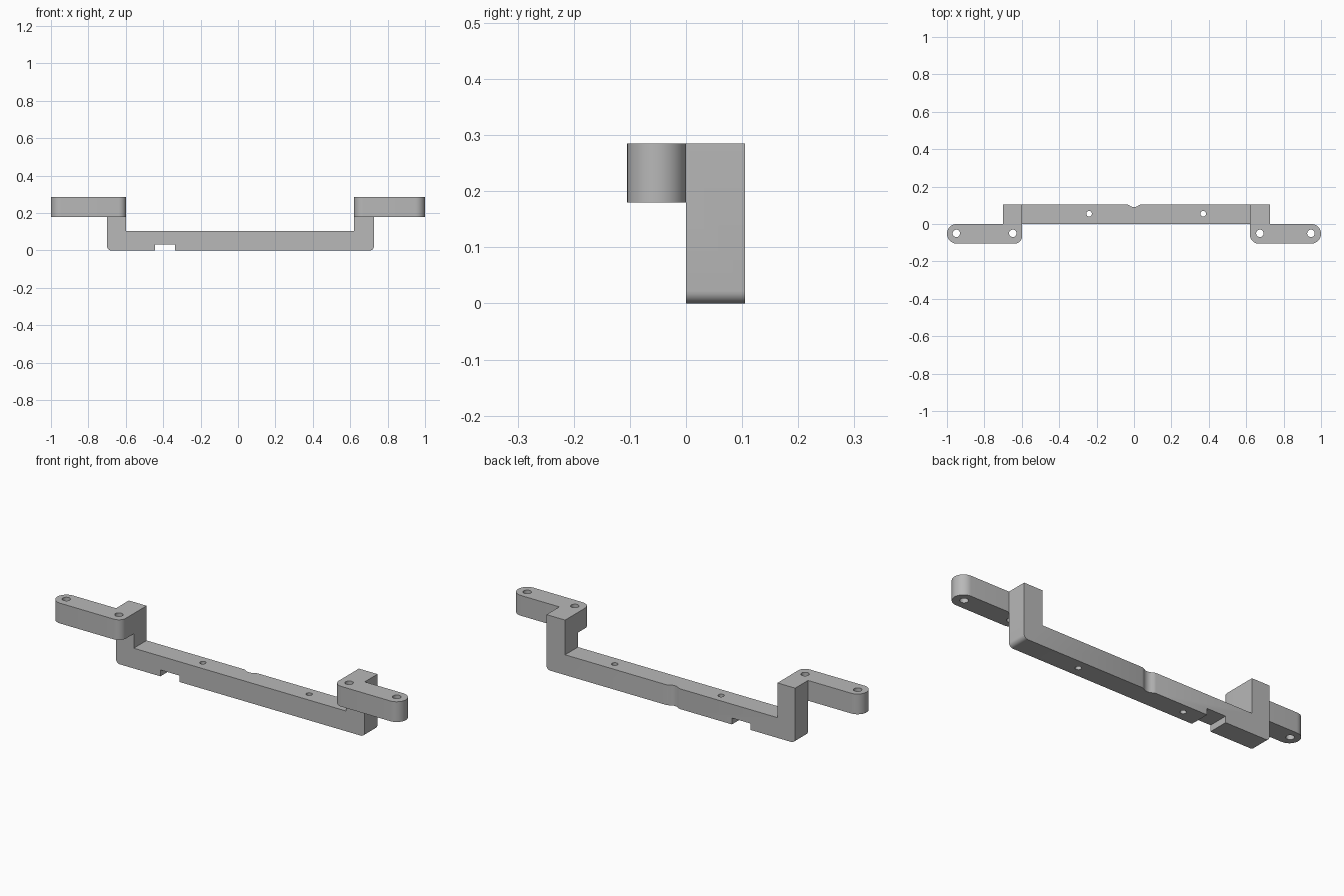
import bpy
import bmesh
import math
from mathutils import Vector

cube = bpy.data.objects.get("Cube")
if cube:
    bpy.data.objects.remove(cube, do_unlink=True)

# Single grey material
GREY = (0.48, 0.48, 0.48, 1.0)
grey = bpy.data.materials.new("plain grey")
grey.use_nodes = True
grey.diffuse_color = GREY
grey.node_tree.nodes["Principled BSDF"].inputs["Base Color"].default_value = GREY

DEPTH = 0.105      # bar depth, bar height and tab thickness
TOP = 0.285
TAB_Z = TOP - DEPTH


def arc(cx, cy, r, start, end, steps=10):
    """Points on an arc, angles in degrees."""
    angles = [math.radians(start + (end - start) * i / steps) for i in range(steps + 1)]
    return [(cx + r * math.cos(a), cy + r * math.sin(a)) for a in angles]


def prism(name, outline, low, high, axis="z"):
    """Extrude a 2D outline along z (outline in xy) or y (outline in xz)."""
    bm = bmesh.new()
    if axis == "z":
        verts = [bm.verts.new((a, b, low)) for a, b in outline]
        push = Vector((0, 0, high - low))
    else:
        verts = [bm.verts.new((a, low, b)) for a, b in outline]
        push = Vector((0, high - low, 0))
    face = bm.faces.new(verts)
    extruded = bmesh.ops.extrude_face_region(bm, geom=[face])["geom"]
    bmesh.ops.translate(bm, vec=push, verts=[v for v in extruded if isinstance(v, bmesh.types.BMVert)])
    bmesh.ops.recalc_face_normals(bm, faces=bm.faces)
    mesh = bpy.data.meshes.new(name)
    bm.to_mesh(mesh)
    bm.free()
    mesh.materials.append(grey)
    obj = bpy.data.objects.new(name, mesh)
    bpy.context.collection.objects.link(obj)
    return obj


def combine(target, other, operation):
    """Apply a boolean and remove the helper object."""
    other.hide_render = True
    mod = target.modifiers.new("boolean", "BOOLEAN")
    mod.operation = operation
    mod.solver = "EXACT"
    mod.object = other
    bpy.context.view_layer.objects.active = target
    bpy.ops.object.modifier_apply(modifier=mod.name)
    bpy.data.objects.remove(other, do_unlink=True)


def drill(target, x, y, radius):
    hole = prism("hole_cutter", arc(x, y, radius, 0, 345, 23), -0.1, TOP + 0.1)
    combine(target, hole, "DIFFERENCE")


# Crossbar and uprights, with rounded bottom corners and the underside notch
LEFT, LEFT_IN, RIGHT_IN, RIGHT = -0.70, -0.598, 0.62, 0.727
R = 0.022
profile = (arc(LEFT + R, R, R, 180, 270, 6)
           + [(-0.445, 0), (-0.445, 0.033), (-0.337, 0.033), (-0.337, 0)]
           + arc(RIGHT - R, R, R, 270, 360, 6)
           + [(RIGHT, TOP), (RIGHT_IN, TOP), (RIGHT_IN, DEPTH),
              (LEFT_IN, DEPTH), (LEFT_IN, TOP), (LEFT, TOP)])
bracket = prism("bracket", profile, 0, DEPTH, "y")

# Soft groove in the back of the crossbar
half = [(0.04, DEPTH), (0.03, 0.102), (0.02, 0.096), (0.011, 0.092), (0, 0.091)]
groove = ([(-0.04, 0.15), (0.04, 0.15)] + half
          + [(-x, y) for x, y in reversed(half[:-1])])
combine(bracket, prism("groove_cutter", groove, -0.1, 0.2), "DIFFERENCE")

# Mounting tabs: round outer end, one rounded inner corner
END = DEPTH / 2
for side, inner, corner in ((-1, -LEFT_IN, 0.04), (1, RIGHT_IN, 0.047)):
    outline = (arc(1 - END, -END, END, 90, -90, 20)
               + arc(inner + corner, corner - DEPTH, corner, 270, 180)
               + [(inner, 0)])
    tab = prism("tab", [(side * x, y) for x, y in outline], TAB_Z, TOP)
    combine(bracket, tab, "UNION")

# Screw holes through the crossbar and the tabs
for x in (-0.24, 0.37):
    drill(bracket, x, 0.055, 0.015)
for x in (-0.95, -0.648, 0.673, 0.946):
    drill(bracket, x, -0.05, 0.02)

bpy.ops.object.select_all(action="DESELECT")
bracket.select_set(True)
bpy.context.view_layer.objects.active = bracket
bpy.ops.object.shade_smooth_by_angle(angle=math.radians(30))
